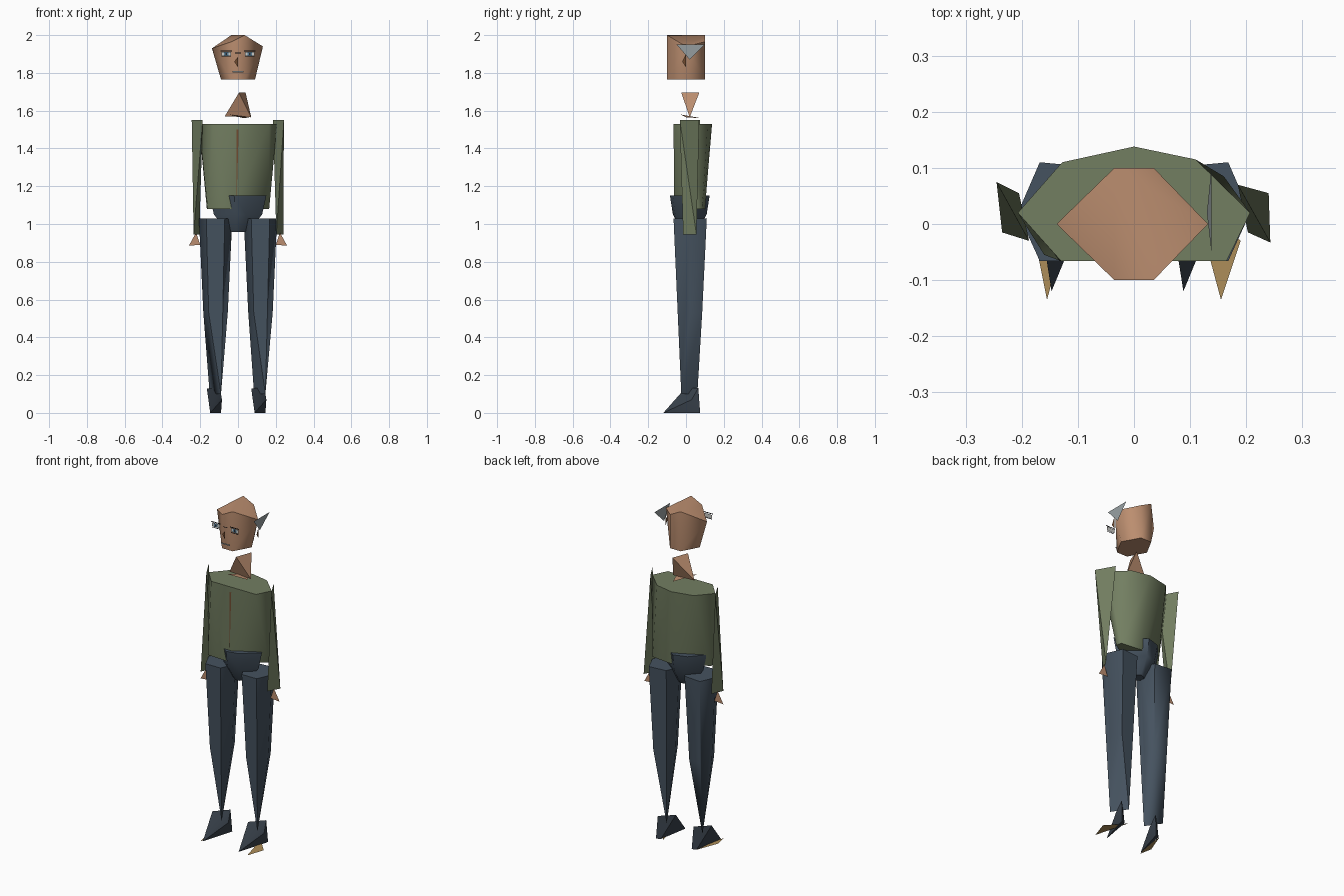
import bpy
import bmesh
import math

cube = bpy.data.objects.get("Cube")
if cube:
    bpy.data.objects.remove(cube, do_unlink=True)


def material(name, r, g, b):
    mat = bpy.data.materials.new(name)
    mat.use_nodes = True
    mat.diffuse_color = (r, g, b, 1)
    shader = mat.node_tree.nodes["Principled BSDF"]
    shader.inputs["Base Color"].default_value = (r, g, b, 1)
    shader.inputs["Roughness"].default_value = 0.8
    return mat


skin = material("skin", 0.5, 0.27, 0.16)
green = material("olive cloth", 0.17, 0.21, 0.12)
navy = material("navy cloth", 0.06, 0.085, 0.115)
shoe = material("dark shoe", 0.04, 0.053, 0.07)
tan = material("tan sole", 0.42, 0.27, 0.1)
brown = material("brown trim", 0.16, 0.07, 0.03)
grey = material("grey hair", 0.33, 0.37, 0.38)
white = material("eye white", 0.6, 0.6, 0.57)
blue = material("eye blue", 0.1, 0.22, 0.33)
dark = material("dark line", 0.02, 0.02, 0.025)


def finish(name, bm, mat, smooth):
    mesh = bpy.data.meshes.new(name)
    bm.to_mesh(mesh)
    bm.free()
    mesh.materials.append(mat)
    obj = bpy.data.objects.new(name, mesh)
    bpy.context.collection.objects.link(obj)
    if smooth:
        bpy.ops.object.select_all(action="DESELECT")
        obj.select_set(True)
        bpy.context.view_layer.objects.active = obj
        bpy.ops.object.shade_smooth_by_angle(angle=math.radians(smooth))
    return obj


def solid(name, points, mat, smooth=50):
    """Faceted convex part stretched over a few corner points."""
    bm = bmesh.new()
    verts = [bm.verts.new(p) for p in points]
    result = bmesh.ops.convex_hull(bm, input=verts)
    spare = [v for v in result["geom_interior"] if isinstance(v, bmesh.types.BMVert)]
    bmesh.ops.delete(bm, geom=spare, context="VERTS")
    bmesh.ops.recalc_face_normals(bm, faces=bm.faces)
    return finish(name, bm, mat, smooth)


def sheet(name, points, mat):
    """Single flat polygon."""
    bm = bmesh.new()
    bm.faces.new([bm.verts.new(p) for p in points])
    return finish(name, bm, mat, 0)


def level(ring, z):
    return [(x, y, z) for x, y in ring]


def shift(points, dx):
    return [(x + dx, y, z) for x, y, z in points]


def face_plate(name, x, z, w, h, mat, layer=0):
    y = -0.118 - 0.001 * layer
    corners = ((-1, -1), (1, -1), (1, 1), (-1, 1))
    sheet(name, [(x + i * w / 2, y, z + j * h / 2) for i, j in corners], mat)


# Head
top = [(0.035, -0.1, 2), (-0.035, 0.1, 2), (-0.035, -0.1, 1.965), (0.035, 0.1, 1.965)]
cheeks = [(-0.138, 0, 1.93), (0.132, 0, 1.94)]
jaw = level([(-0.09, 0), (-0.035, -0.1), (0.035, -0.1),
             (0.09, 0), (0.035, 0.1), (-0.035, 0.1)], 1.765)
solid("head", top + cheeks + jaw, skin, 60)

# Ear and grey tuft on the left side of the head
sheet("ear", [(0.136, -0.02, 1.86), (0.136, 0, 1.83), (0.136, 0, 1.9)], brown)
sheet("hair_tuft", [(0.138, -0.05, 1.95), (0.13, 0.02, 1.87), (0.138, 0.1, 1.95)], grey)

# Floating face details
for side, label in ((-1, "right"), (1, "left")):
    x = side * 0.062
    face_plate(label + "_eye", x, 1.9, 0.05, 0.022, white)
    face_plate(label + "_iris", x, 1.9, 0.024, 0.022, blue, 1)
    face_plate(label + "_pupil", x, 1.9, 0.01, 0.01, dark, 2)
    face_plate(label + "_upper_lid", x, 1.917, 0.06, 0.005, dark, 2)
    face_plate(label + "_lower_lid", x, 1.885, 0.05, 0.004, dark, 2)
face_plate("nose_bridge", 0, 1.905, 0.03, 0.004, dark)
face_plate("mouth", 0, 1.805, 0.06, 0.008, grey)
sheet("nose", [(-0.02, -0.12, 1.86), (0, -0.12, 1.83), (0, -0.12, 1.885)], brown)

# Neck and collar
solid("neck", [(0.005, -0.025, 1.695), (0.04, 0.07, 1.695),
               (-0.07, 0.02, 1.57), (0.07, 0.02, 1.565)], skin, 30)
sheet("collar", [(-0.05, -0.03, 1.58), (0.06, 0.0, 1.565), (0.03, 0.08, 1.56)], skin)

# Torso with front placket
shoulders = [(-0.207, 0.02), (-0.128, 0.11), (0, 0.138), (0.11, 0.115),
             (0.207, 0.02), (0.165, -0.066), (-0.13, -0.066)]
hem = [(-0.165, 0), (-0.16, -0.055), (-0.03, -0.062),
       (0.165, 0.05), (0.16, 0.085), (0.03, 0.1)]
solid("torso", level(shoulders, 1.53) + level(hem, 1.08), green, 50)
sheet("placket", [(-0.008, -0.069, 1.1), (0.004, -0.069, 1.5), (-0.008, -0.069, 1.5)], brown)

# Pelvis
waist = [(-0.02, -0.085), (0.05, -0.07), (0.15, 0.01),
         (0, 0.125), (-0.08, 0.1), (-0.15, 0.02)]


def scaled(ring, s, cx=0, cy=0.02):
    return [(cx + (x - cx) * s, cy + (y - cy) * s) for x, y in ring]


solid("pelvis", level(waist, 1.15) + level(scaled(waist, 0.85), 1.05)
      + level(scaled(waist, 0.35), 0.957), navy, 50)

# Arms: top edge and cuff edge cross each other
shoulder_edges = {"left": [(0.185, 0.07), (0.243, -0.033)],
                  "right": [(-0.245, 0.075), (-0.187, -0.03)]}
cuff_edges = {"left": [(0.203, -0.015), (0.24, 0.055)],
              "right": [(-0.235, -0.015), (-0.205, 0.055)]}
for label, s in (("left", 1), ("right", -1)):
    solid(label + "_arm", level(shoulder_edges[label], 1.55)
          + level(cuff_edges[label], 0.945), green, 30)
    sheet(label + "_hand", [(s * 0.2, 0.02, 0.89), (s * 0.26, 0.02, 0.885),
                            (s * 0.222, 0.02, 0.955)], skin)

# Legs: six sided, pinched to an edge at the ankle
thigh = [(0.207, 0.02), (0.168, 0.11), (0.06, 0.1),
         (0.03, 0.02), (0.07, -0.066), (0.168, -0.066)]
knee = scaled(thigh, 0.73, 0.12)
ankle = [(0.085, 0.06), (0.145, -0.025)]
foot = [(0.07, -0.005, 0.13), (0.14, 0.065, 0.132), (0.15, 0.03, 0.07),
        (0.145, 0.075, 0), (0.12, 0.065, 0), (0.088, -0.12, 0)]
for label, s, dx in (("left", 1, 0), ("right", -1, -0.235)):
    rings = level(thigh, 1.03) + level(knee, 0.53)
    rings = [(s * x, y, z) for x, y, z in rings]
    solid(label + "_leg", rings + shift(level(ankle, 0.1), dx), navy, 50)
    solid(label + "_shoe", shift(foot, dx), shoe, 40)

# Soles
sheet("left_sole", level([(0.155, -0.135), (0.19, -0.03), (0.1, 0.07)], 0.003), tan)
sheet("right_sole", level([(-0.155, -0.135), (-0.135, -0.06), (-0.12, 0.07), (-0.17, -0.06)], 0.003), tan)
